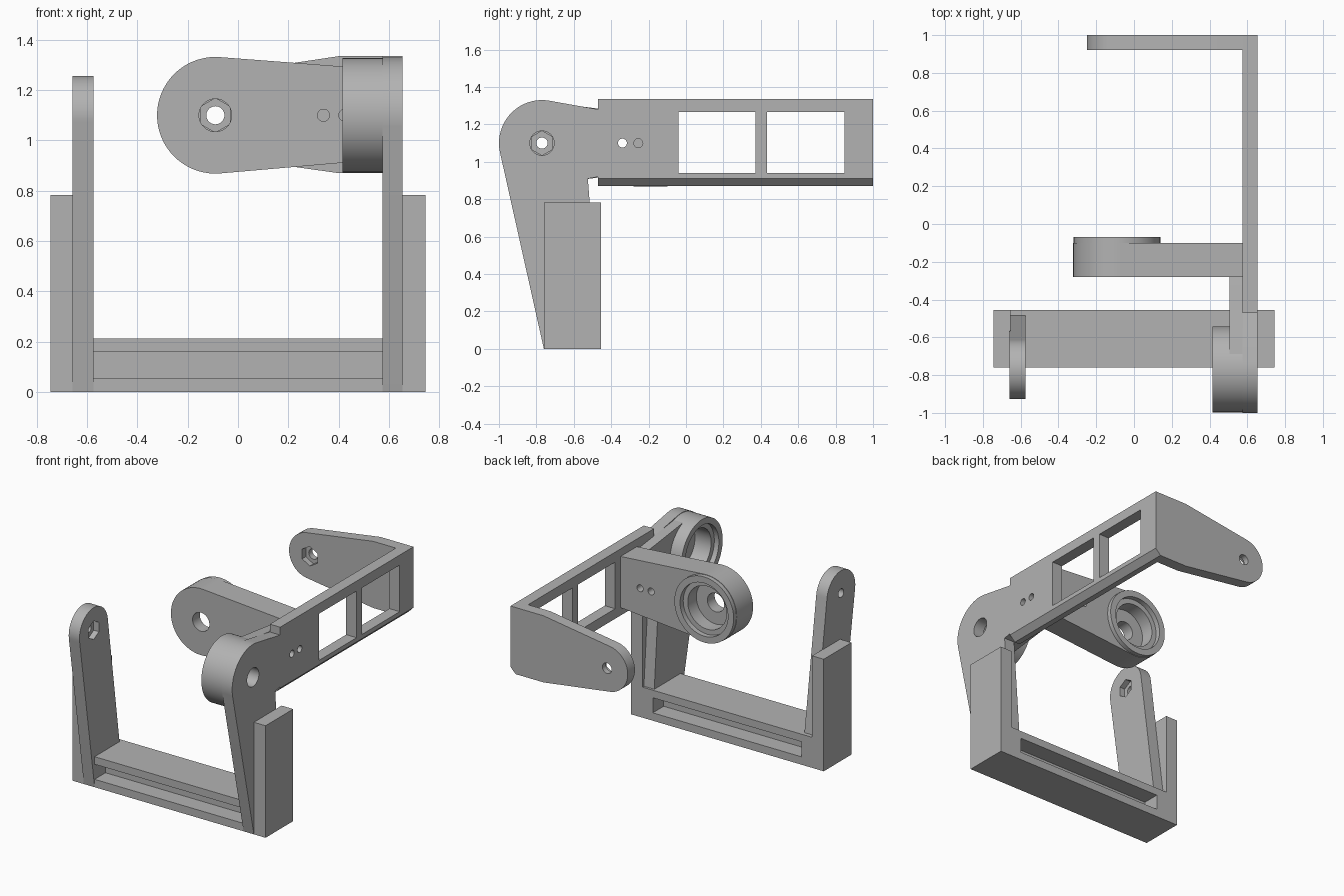
import bpy, bmesh, math
from mathutils import Vector
from mathutils.geometry import convex_hull_2d

cube = bpy.data.objects.get("Cube")
if cube:
    bpy.data.objects.remove(cube, do_unlink=True)

grey = bpy.data.materials.new("plain grey")
grey.use_nodes = True
COLOUR = (0.45, 0.45, 0.45, 1)
grey.diffuse_color = COLOUR
grey.node_tree.nodes["Principled BSDF"].inputs["Base Color"].default_value = COLOUR

PIVOT_SIDE = (-0.77, 1.1)   # (y, z) of the tilt axis
PIVOT_ROLL = (-0.09, 1.1)   # (x, z) of the roll axis


def circle(centre, r, n=64):
    # starts at the top so a six-sided pocket stands on a point
    return [(centre[0] + r * math.sin(2 * math.pi * i / n),
             centre[1] + r * math.cos(2 * math.pi * i / n)) for i in range(n)]


def rect(a, b, c, d):
    return [(a, c), (b, c), (b, d), (a, d)]


def hull(points):
    pts = [Vector(p) for p in points]
    return [tuple(pts[i]) for i in convex_hull_2d(pts)]


def prism(name, outline, axis, lo, hi):
    """Extrude a (y, z) outline along X, or an (x, z) outline along Y."""
    bm = bmesh.new()

    def place(p, t):
        return (t, p[0], p[1]) if axis == "X" else (p[0], t, p[1])
    face = bm.faces.new([bm.verts.new(place(p, lo)) for p in outline])
    new = bmesh.ops.extrude_face_region(bm, geom=[face])["geom"]
    shift = Vector((hi - lo, 0, 0) if axis == "X" else (0, hi - lo, 0))
    bmesh.ops.translate(bm, vec=shift, verts=[v for v in new if isinstance(v, bmesh.types.BMVert)])
    bmesh.ops.recalc_face_normals(bm, faces=bm.faces)
    mesh = bpy.data.meshes.new(name)
    bm.to_mesh(mesh)
    bm.free()
    mesh.materials.append(grey)
    obj = bpy.data.objects.new(name, mesh)
    bpy.context.collection.objects.link(obj)
    return obj


def combine(obj, outline, axis, lo, hi, operation="DIFFERENCE"):
    tool = prism("cutter", outline, axis, lo, hi)
    tool.hide_render = True
    mod = obj.modifiers.new("combine", "BOOLEAN")
    mod.operation, mod.solver, mod.object = operation, "EXACT", tool
    bpy.context.view_layer.objects.active = obj
    bpy.ops.object.modifier_apply(modifier=mod.name)
    bpy.data.objects.remove(tool, do_unlink=True)


parts = []

# Cradle base with a long groove in front and back
base = prism("cradle_base", rect(-0.76, -0.455, 0, 0.213), "X", -0.745, 0.745)
for lo, hi in ((-0.8, -0.64), (-0.575, -0.4)):
    combine(base, rect(-0.575, 0.575, 0.055, 0.16), "Y", lo, hi)
parts.append(base)

# Outer cradle posts
for side, name in ((1, "left_post"), (-1, "right_post")):
    a, b = sorted((side * 0.655, side * 0.745))
    parts.append(prism(name, rect(-0.76, -0.455, 0, 0.782), "X", a, b))

# Right cradle arm: rounded top, bolt hole, nut pocket on the inner face
foot = [(-0.76, 0), (-0.455, 0)]
arm = prism("right_cradle_arm", hull(circle(PIVOT_SIDE, 0.157) + foot), "X", -0.658, -0.575)
combine(arm, circle(PIVOT_SIDE, 0.03, 32), "X", -0.8, -0.5)
combine(arm, circle(PIVOT_SIDE, 0.065, 6), "X", -0.615, -0.5)
parts.append(arm)

# Left cradle arm joined to the tapered tilt arm
ring = circle(PIVOT_SIDE, 0.23)
arm = prism("left_cradle_arm", hull(ring + foot), "X", 0.575, 0.655)
combine(arm, hull(ring + rect(-0.48, -0.469, 0.92, 1.28)), "X", 0.575, 0.655, "UNION")
combine(arm, circle(PIVOT_SIDE, 0.065), "X", 0.4, 0.8)
parts.append(arm)

# Side plate with chamfered lower edge, two windows and two screw holes
section = [(0.575, 0.87), (0.615, 0.87), (0.655, 0.91), (0.655, 1.335), (0.575, 1.335)]
plate = prism("side_plate", section, "Y", -0.47, 1.0)
for lo, hi in ((-0.04, 0.372), (0.432, 0.848)):
    combine(plate, rect(lo, hi, 0.94, 1.265), "X", 0.4, 0.8)
SCREWS = (0.43, 0.515)
for d in SCREWS:
    combine(plate, circle((PIVOT_SIDE[0] + d, 1.1), 0.024, 24), "X", 0.4, 0.8)
parts.append(plate)

# Web that thickens the plate behind the tilt motor
web = prism("tilt_web", hull(circle(PIVOT_SIDE, 0.22) + rect(-0.4, -0.27, 0.94, 1.26)),
            "X", 0.505, 0.576)
combine(web, circle(PIVOT_SIDE, 0.15), "X", 0.4, 0.8)
combine(web, circle((PIVOT_SIDE[0] + SCREWS[0], 1.1), 0.024, 24), "X", 0.4, 0.8)
parts.append(web)

# Tilt motor cup, open towards the middle
cup = prism("tilt_motor_cup", circle(PIVOT_SIDE, 0.227), "X", 0.415, 0.577)
combine(cup, circle(PIVOT_SIDE, 0.185), "X", 0.35, 0.45)
combine(cup, circle(PIVOT_SIDE, 0.15), "X", 0.35, 0.7)
parts.append(cup)

# Roll motor arm with raised collar, stepped bore and screw holes
arm = prism("roll_motor_arm", hull(circle(PIVOT_ROLL, 0.232) + rect(0.4, 0.576, 0.925, 1.282)),
            "Y", -0.28, -0.1)
combine(arm, circle(PIVOT_ROLL, 0.229), "Y", -0.14, -0.07, "UNION")
combine(arm, circle(PIVOT_ROLL, 0.185), "Y", -0.105, 0)
combine(arm, circle(PIVOT_ROLL, 0.15), "Y", -0.2, 0)
combine(arm, circle(PIVOT_ROLL, 0.065), "Y", -0.4, 0)
for d in SCREWS:
    combine(arm, circle((PIVOT_ROLL[0] + d, 1.1), 0.024, 24), "Y", -0.4, 0)
parts.append(arm)

# Rear support arm with bolt hole and nut pocket on its front face
corner = [(0.4, 0.87), (0.4, 1.335), (0.615, 0.87), (0.655, 0.91), (0.655, 1.335)]
arm = prism("rear_arm", hull(circle(PIVOT_ROLL, 0.16) + corner), "Y", 0.92, 1.0)
combine(arm, circle(PIVOT_ROLL, 0.036, 32), "Y", 0.8, 1.1)
combine(arm, circle(PIVOT_ROLL, 0.068, 6), "Y", 0.8, 0.96)
parts.append(arm)

# Smooth round walls, crisp edges
bpy.ops.object.select_all(action="DESELECT")
for obj in parts:
    obj.select_set(True)
bpy.context.view_layer.objects.active = parts[0]
bpy.ops.object.shade_smooth_by_angle(angle=math.radians(30))
